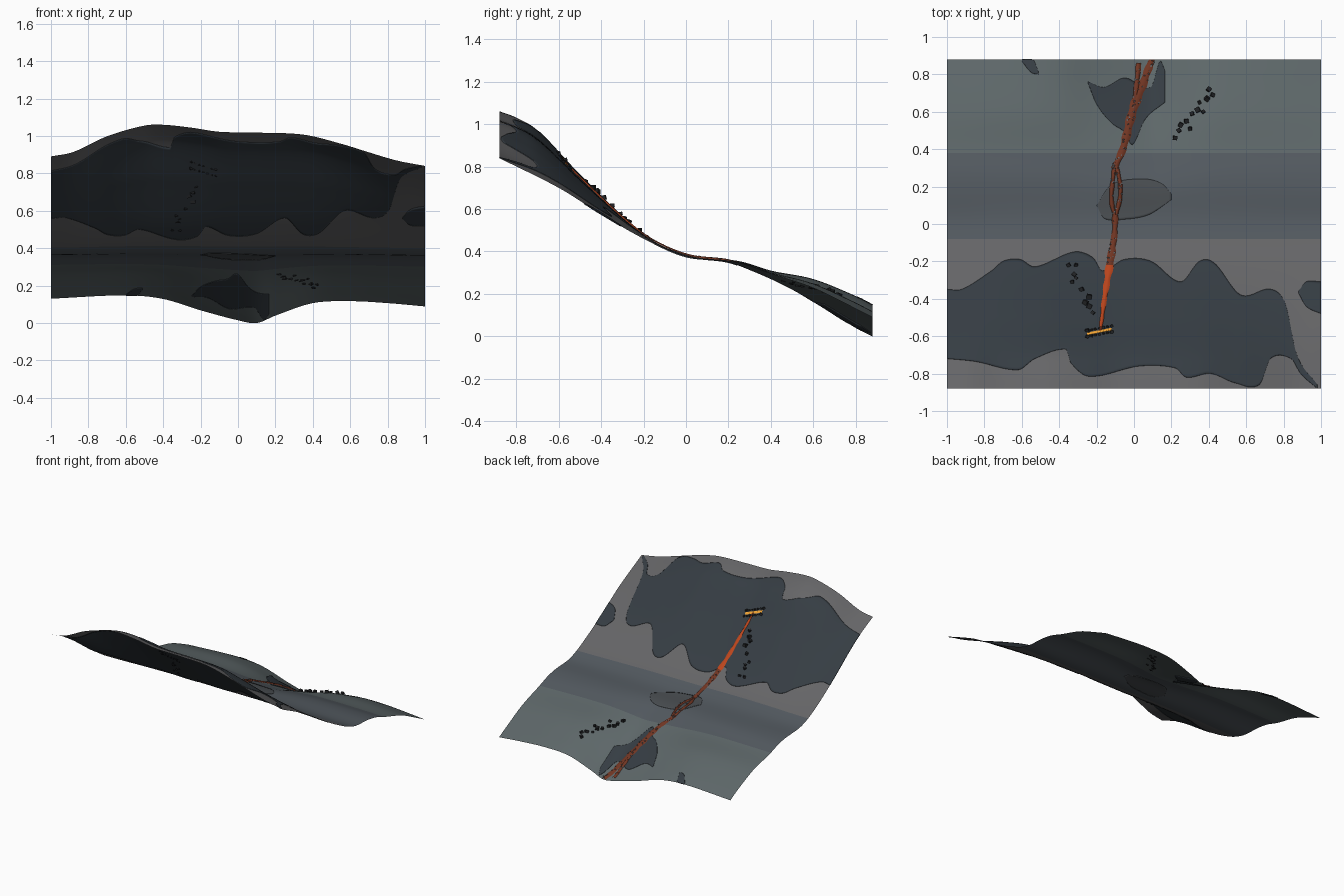
import bpy
import bmesh
import math
import random
from mathutils import Euler

random.seed(4)
cube = bpy.data.objects.get("Cube")
if cube:
    bpy.data.objects.remove(cube, do_unlink=True)


def material(name, r, g, b):
    m = bpy.data.materials.new(name)
    m.use_nodes = True
    m.diffuse_color = (r, g, b, 1)
    m.node_tree.nodes["Principled BSDF"].inputs["Base Color"].default_value = (r, g, b, 1)
    return m


GREY = material("ash_grey", .13, .13, .135)
BLUE = material("slate_blue", .085, .1, .115)
GREEN = material("moss_grey", .11, .135, .14)
DARK = material("dark_basalt", .036, .046, .056)
DUSK = material("dusky_rock", .065, .073, .08)
BLACK = material("cinder", .015, .016, .018)
HOT = material("hot_lava", .5, .06, .012)
WARM = material("cooling_lava", .16, .035, .016)
GLOW = material("vent_glow", 1, .42, .04)


def curve(points):
    """Smooth function through (x, y) points."""
    def slope(i):
        a, b = points[max(i - 1, 0)], points[min(i + 1, len(points) - 1)]
        return (b[1] - a[1]) / (b[0] - a[0])

    def f(x):
        x = min(max(x, points[0][0]), points[-1][0])
        i = 0
        while i < len(points) - 2 and x > points[i + 1][0]:
            i += 1
        (xa, ya), (xb, yb) = points[i], points[i + 1]
        w = xb - xa
        t = (x - xa) / w
        s = t * t * (3 - 2 * t)
        return (ya + s * (yb - ya) + w * t * (1 - t) * ((1 - t) * slope(i) - t * slope(i + 1)))
    return f


# Slope shape: lowest and highest side profile, and ridges along each end
low = curve([(-.88, .84), (-.6, .7), (-.4, .575), (-.2, .46), (0, .37), (.2, .345),
             (.4, .27), (.6, .165), (.8, .04), (.88, 0)])
high = curve([(-.88, 1.06), (-.8, 1.03), (-.7, .97), (-.5, .76), (-.2, .48), (0, .385),
              (.25, .355), (.4, .31), (.6, .27), (.8, .19), (.88, .148)])
upper_ridge = curve([(-1, .23), (-.88, .34), (-.7, .72), (-.5, .98), (-.4, 1), (-.25, .93),
                     (-.1, .83), (.1, .81), (.35, .76), (.55, .54), (.7, .33), (.85, .13), (1, 0)])
lower_ridge = curve([(-1, .88), (-.6, 1), (-.4, .87), (-.2, .46), (0, .1), (.1, 0),
                     (.2, .27), (.4, .72), (.6, .79), (.8, .72), (1, .6)])


def height(x, y):
    t = min(max((y + .1) / .4, 0), 1)
    f = upper_ridge(x) * (1 - t) + lower_ridge(x) * t
    return low(y) + f * (high(y) - low(y))


def drape(name, place, nu, nv, mat, lift=lambda u, v: 0, thick=0):
    """Grid laid over the slope; place(u, v) gives the plan position."""
    bm = bmesh.new()
    rows = []
    for i in range(nu + 1):
        row = []
        for j in range(nv + 1):
            u, v = i / nu, j / nv
            x, y = place(u, v)
            row.append(bm.verts.new((x, y, height(x, y) + lift(u, v))))
        rows.append(row)
    for a, b in zip(rows, rows[1:]):
        for j in range(nv):
            bm.faces.new((a[j], b[j], b[j + 1], a[j + 1]))
    bmesh.ops.remove_doubles(bm, verts=bm.verts, dist=1e-5)
    bmesh.ops.recalc_face_normals(bm, faces=bm.faces)
    if sum(f.normal.z for f in bm.faces) < 0:
        bmesh.ops.reverse_faces(bm, faces=bm.faces)
    mesh = bpy.data.meshes.new(name)
    bm.to_mesh(mesh)
    bm.free()
    mesh.materials.append(mat)
    mesh.shade_smooth()
    ob = bpy.data.objects.new(name, mesh)
    bpy.context.collection.objects.link(ob)
    if thick:
        mod = ob.modifiers.new("both_sides", "SOLIDIFY")
        mod.thickness, mod.offset = thick, 0
    return ob


# Three ground zones across the slope
def zone(name, y0, y1, nv, mat):
    drape(name, lambda u, v: (2 * u - 1, y0 + v * (y1 - y0)), 100, nv, mat)


zone("upper_slope", -.88, -.08, 40, GREY)
zone("middle_terrace", -.08, .38, 24, BLUE)
zone("lower_slope", .38, .88, 26, GREEN)


# Rock stains bounded by a near and a far outline
def stain(name, near, far, nu, nv, mat):
    a, b = curve(near), curve(far)
    x0, x1 = near[0][0], near[-1][0]

    def place(u, v):
        x = x0 + u * (x1 - x0)
        p, q = max(a(x), -.88), min(b(x), .88)
        return x, p + v * max(q - p, 0)
    drape(name, place, nu, nv, mat, thick=.005)


stain("upper_basalt_stain",
      [(-1, -.72), (-.85, -.735), (-.62, -.78), (-.53, -.72), (-.36, -.67), (-.34, -.74),
       (-.24, -.815), (.03, -.76), (.22, -.77), (.28, -.82), (.41, -.8), (.54, -.85),
       (.67, -.86), (.73, -.72), (.84, -.72), (.89, -.8), (.98, -.88)],
      [(-1, -.35), (-.92, -.35), (-.76, -.25), (-.7, -.2), (-.61, -.19), (-.53, -.23),
       (-.32, -.15), (-.22, -.18), (-.17, -.25), (-.05, -.19), (.09, -.2), (.25, -.31),
       (.35, -.2), (.43, -.21), (.57, -.38), (.73, -.35), (.81, -.43), (.87, -.7), (.98, -.86)],
      180, 40, DARK)
stain("lower_basalt_stain",
      [(-.245, .75), (-.2, .64), (-.12, .54), (-.05, .49), (-.02, .43), (0, .43), (.06, .56), (.165, .65)],
      [(-.245, .76), (-.16, .73), (-.05, .78), (.09, .73), (.14, .87), (.165, .82)],
      40, 24, DARK)
stain("terrace_stain",
      [(-.2, .1), (-.16, .03), (-.05, .025), (.08, .05), (.2, .13)],
      [(-.2, .1), (-.12, .21), (.05, .24), (.15, .215), (.2, .16)], 30, 16, DUSK)
stain("edge_stain", [(.88, -.37), (.92, -.44), (1, -.48)],
      [(.88, -.36), (.92, -.31), (1, -.31)], 12, 10, DARK)
stain("corner_stain", [(-.6, .87), (-.55, .81), (-.51, .8)],
      [(-.6, .88), (-.54, .88), (-.51, .81)], 10, 8, DARK)


# Lava streams: rounded ribbons following the slope
def stream(name, path, widths, mat, bulge=.008):
    mid, wide = curve(path), curve(widths)
    y0, y1 = path[0][0], path[-1][0]

    def place(u, v):
        y = y0 + u * (y1 - y0)
        rough = 1 + .14 * math.sin(70 * y)
        return mid(y) + (v - .5) * wide(y) * rough, y
    drape(name, place, 60, 8, mat, lambda u, v: .003 + bulge * math.sin(math.pi * v))
    return mid, wide, y0, y1


streams = [
    stream("hot_channel", [(-.57, -.18), (-.38, -.155), (-.22, -.13)],
           [(-.57, .014), (-.22, .042)], HOT),
    stream("cooling_channel", [(-.22, -.13), (-.06, -.105), (.05, -.1)],
           [(-.22, .045), (-.06, .03), (.05, .03)], WARM),
    stream("right_braid", [(.03, -.1), (.12, -.12), (.22, -.115), (.33, -.1)],
           [(.03, .022), (.33, .022)], WARM),
    stream("left_braid", [(.03, -.1), (.14, -.075), (.22, -.075), (.33, -.1)],
           [(.03, .022), (.33, .022)], WARM),
    stream("lower_channel", [(.3, -.105), (.4, -.06), (.61, -.005), (.77, .055), (.88, .095)],
           [(.3, .035), (.5, .045), (.7, .05), (.88, .035)], WARM),
    stream("side_outlet", [(.55, -.02), (.7, .01), (.86, .025)],
           [(.55, .03), (.86, .026)], WARM)]


# Loose blocks resting on the slope
def blocks(name, spots, mat):
    bm = bmesh.new()
    for x, y, size, flat in spots:
        made = bmesh.ops.create_cube(bm, size=size)["verts"]
        turn = Euler((random.uniform(-.4, .4), random.uniform(-.4, .4), random.uniform(0, 3)))
        for v in made:
            v.co.z *= flat
            v.co.rotate(turn)
            v.co.x += x
            v.co.y += y
            v.co.z += height(x, y) + size * flat * .4 + (.008 if flat < .5 else 0)
    mesh = bpy.data.meshes.new(name)
    bm.to_mesh(mesh)
    bm.free()
    mesh.materials.append(mat)
    bpy.context.collection.objects.link(bpy.data.objects.new(name, mesh))


upper_trail = [(-.35, -.22), (-.31, -.22), (-.32, -.27), (-.33, -.31), (-.31, -.29), (-.28, -.35),
               (-.24, -.39), (-.26, -.42), (-.24, -.44), (-.22, -.475)]
lower_trail = [(.22, .46), (.24, .5), (.25, .53), (.28, .55), (.3, .51), (.31, .59), (.34, .61),
               (.35, .65), (.37, .6), (.39, .67), (.42, .69), (.4, .72)]
for name, trail in (("upper_boulders", upper_trail), ("lower_boulders", lower_trail)):
    blocks(name, [(x, y, random.uniform(.016, .028), .8) for x, y in trail], BLACK)

# Crust plates floating on the streams
crust = []
for mid, wide, y0, y1 in streams[1:]:
    for i in range(int((y1 - y0) * 60)):
        y = random.uniform(y0, y1)
        crust.append((mid(y) + random.uniform(-.45, .45) * wide(y), y, random.uniform(.004, .009), .4))
blocks("crust_plates", crust, GREY)

# Glowing vent with cinders along both rims
drape("vent_fissure", lambda u, v: (-.25 + .13 * u, -.587 + .025 * u + .014 * (v - .5)),
      12, 4, GLOW, lambda u, v: .004 + .008 * math.sin(math.pi * v))
rim = [(-.25 + .13 * i / 6, -.587 + .025 * i / 6 + side * .016, random.uniform(.01, .02), .8)
       for i in range(7) for side in (-1, 1)]
blocks("vent_cinders", rim, BLACK)
